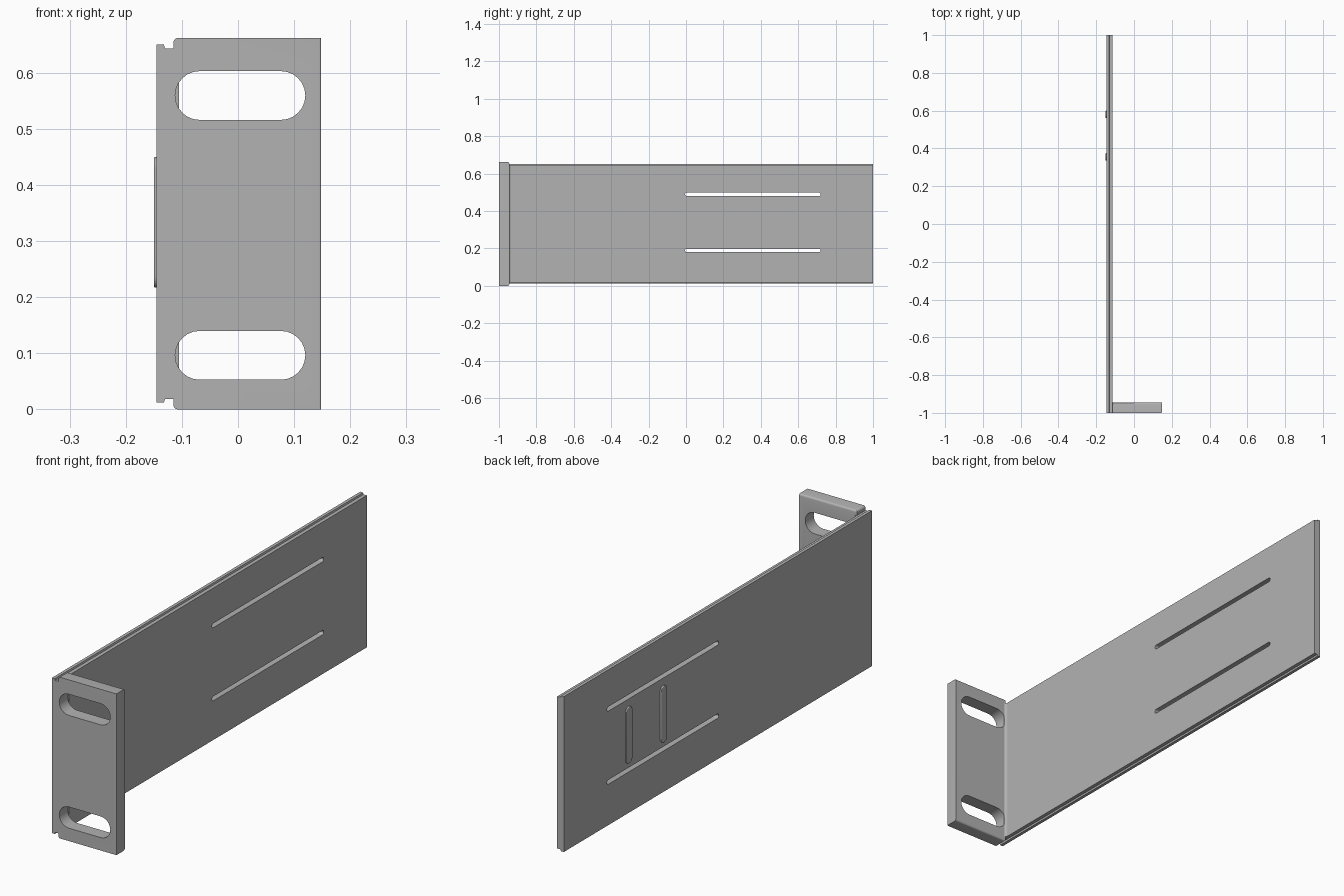
import bpy, bmesh
from math import pi, sin, cos, radians
from mathutils import Vector

if "Cube" in bpy.data.objects:
    bpy.data.objects.remove(bpy.data.objects["Cube"])

steel = bpy.data.materials.new("grey steel")
steel.use_nodes = True
colour = (0.45, 0.45, 0.45, 1)
steel.diffuse_color = colour
steel.node_tree.nodes["Principled BSDF"].inputs["Base Color"].default_value = colour

HEIGHT = 0.662
MID = HEIGHT / 2


def prism(name, outline, axis, start, end):
    """Extrude a 2D outline along an axis; the outline uses the other two axes in order."""
    bm = bmesh.new()
    corners = []
    for p in outline:
        co = list(p)
        co.insert(axis, start)
        corners.append(bm.verts.new(co))
    face = bm.faces.new(corners)
    side = bmesh.ops.extrude_face_region(bm, geom=[face])["geom"]
    shift = Vector((0, 0, 0))
    shift[axis] = end - start
    bmesh.ops.translate(bm, vec=shift, verts=[v for v in side if isinstance(v, bmesh.types.BMVert)])
    bmesh.ops.recalc_face_normals(bm, faces=bm.faces)
    mesh = bpy.data.meshes.new(name)
    bm.to_mesh(mesh)
    bm.free()
    mesh.materials.append(steel)
    obj = bpy.data.objects.new(name, mesh)
    bpy.context.collection.objects.link(obj)
    return obj


def stadium(u0, u1, v0, v1, steps=12):
    """Long hole outline with fully rounded ends along the longer direction."""
    tall = (v1 - v0) > (u1 - u0)
    if tall:
        u0, u1, v0, v1 = v0, v1, u0, u1
    r, v = (v1 - v0) / 2, (v0 + v1) / 2
    pts = []
    for centre, turn in ((u1 - r, -pi / 2), (u0 + r, pi / 2)):
        for i in range(steps + 1):
            a = turn + pi * i / steps
            pts.append((centre + r * cos(a), v + r * sin(a)))
    return [(b, a) for a, b in pts] if tall else pts


def apply_modifiers(obj):
    graph = bpy.context.evaluated_depsgraph_get()
    obj.data = bpy.data.meshes.new_from_object(obj.evaluated_get(graph))


def cut(obj, cutter):
    mod = obj.modifiers.new("slot", 'BOOLEAN')
    mod.operation, mod.solver, mod.object = 'DIFFERENCE', 'EXACT', cutter
    apply_modifiers(obj)
    obj.modifiers.clear()
    bpy.data.objects.remove(cutter)


def bevel(obj, width, rule):
    """Round the edges whose two end points satisfy the rule."""
    bm = bmesh.new()
    bm.from_mesh(obj.data)
    edges = [e for e in bm.edges if rule(*(v.co for v in e.verts))]
    bmesh.ops.bevel(bm, geom=edges, offset=width, segments=4, profile=0.5, affect='EDGES')
    bm.to_mesh(obj.data)
    bm.free()


# Long side plate with stepped top and bottom edges
half = [(-0.145, 0.319), (-0.132, 0.319), (-0.130, 0.312), (-0.115, 0.312)]
outline = [(x, MID + h) for x, h in half] + [(x, MID - h) for x, h in reversed(half)]
plate = prism("side_plate", outline, 1, -1, 1)
for z in (0.18, 0.48):
    cut(plate, prism("slot_cutter", stadium(-0.005, 0.72, z, z + 0.018), 0, -0.2, 0))

# Front mounting flange with two oblong holes
flange = prism("front_flange",
               [(-0.115, 0), (0.148, 0), (0.148, HEIGHT), (-0.115, HEIGHT)], 1, -1, -0.945)
bevel(flange, 0.008, lambda a, b:
      (a.y > -0.95 and b.y > -0.95 and a.z == b.z)
      or (a.x < 0 and b.x < 0 and a.z == b.z))
bevel(flange, 0.003, lambda a, b: min(a.x, b.x) > 0.14 and max(a.y, b.y) < -0.99)
for z in (0.053, 0.516):
    cut(flange, prism("hole_cutter", stadium(-0.112, 0.12, z, z + 0.087), 1, -1.1, -0.9))

# Concave fillet where the flange meets the plate
r = 0.01
arc = [(-0.115 + r * (1 - cos(t * pi / 12)), -0.945 + r * (1 - sin(t * pi / 12))) for t in range(7)]
fillet = prism("inner_fillet", [(-0.116, -0.946)] + arc, 2, 0.02, HEIGHT - 0.02)

# Raised ribs on the outer face of the plate
ribs = []
for name, y in (("front_rib", 0.335), ("rear_rib", 0.56)):
    rib = prism(name, stadium(y, y + 0.04, 0.217, 0.45), 0, -0.144, -0.15)
    bevel(rib, 0.003, lambda a, b: max(a.x, b.x) < -0.149)
    ribs.append(rib)

bpy.ops.object.select_all(action='DESELECT')
for obj in [plate, flange, fillet] + ribs:
    obj.select_set(True)
bpy.context.view_layer.objects.active = plate
bpy.ops.object.shade_smooth_by_angle(angle=radians(30))
